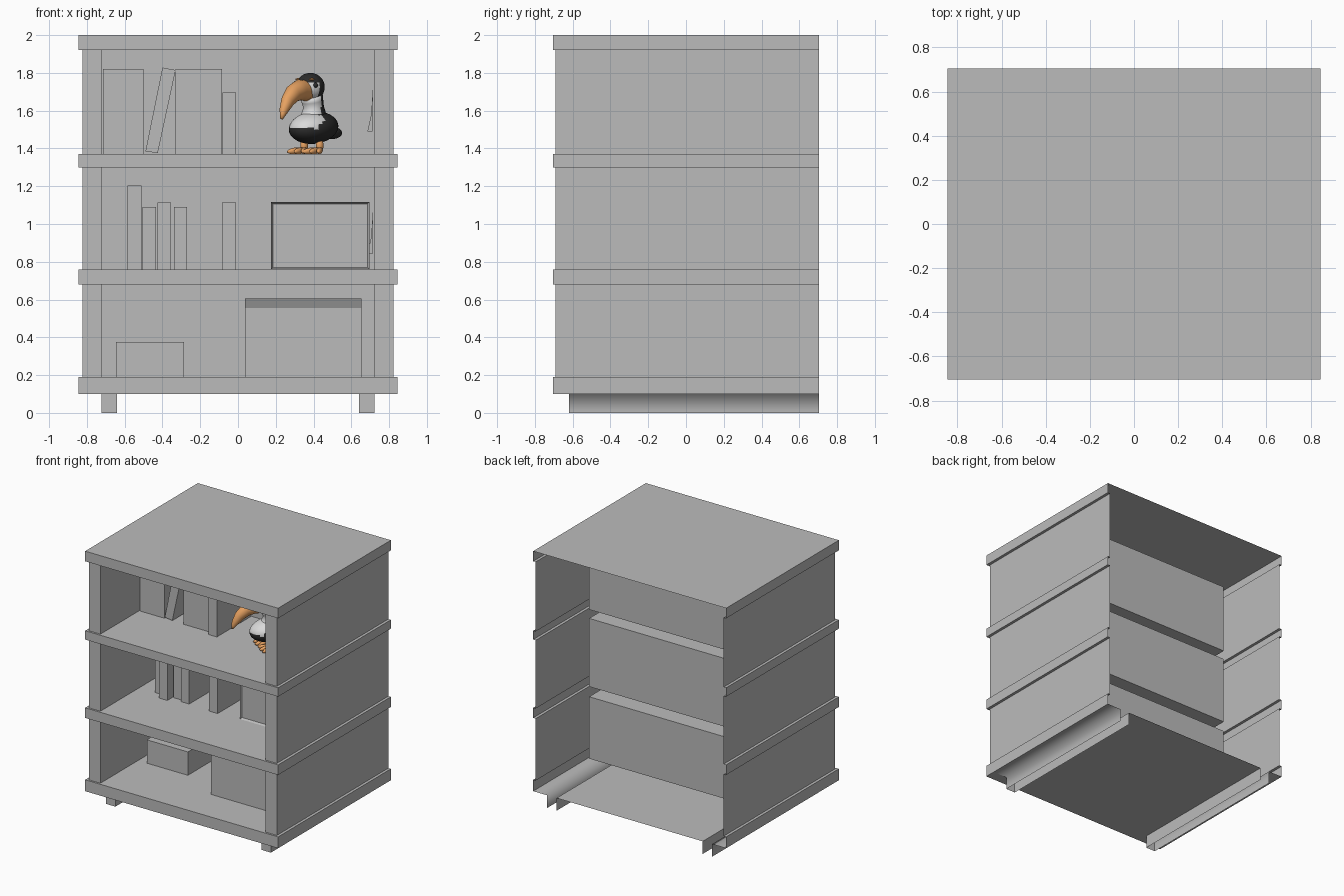
import bpy, bmesh, math
from mathutils import Matrix, Vector

cube = bpy.data.objects.get("Cube")
if cube:
    bpy.data.objects.remove(cube, do_unlink=True)


def material(name, r, g, b):
    m = bpy.data.materials.new(name)
    m.use_nodes = True
    m.diffuse_color = (r, g, b, 1)
    m.node_tree.nodes["Principled BSDF"].inputs["Base Color"].default_value = (r, g, b, 1)
    return m


GREY = material("plain_grey", 0.5, 0.5, 0.5)
BLACK = material("feather_black", 0.025, 0.025, 0.025)
WHITE = material("bib_white", 0.7, 0.7, 0.7)
ORANGE = material("beak_orange", 0.8, 0.36, 0.12)


def finish(name, bm, mats, smooth=False):
    bmesh.ops.remove_doubles(bm, verts=bm.verts, dist=0.0002)
    bmesh.ops.recalc_face_normals(bm, faces=bm.faces)
    for f in bm.faces:
        f.smooth = smooth
    me = bpy.data.meshes.new(name)
    bm.to_mesh(me)
    bm.free()
    ob = bpy.data.objects.new(name, me)
    bpy.context.collection.objects.link(ob)
    for m in mats:
        me.materials.append(m)
    return ob


def rect(bm, axis, c, u0, u1, v0, v1):
    """Axis-aligned rectangle at coordinate c on the given axis."""
    place = {"x": lambda u, v: (c, u, v), "y": lambda u, v: (u, c, v), "z": lambda u, v: (u, v, c)}[axis]
    return bm.faces.new([bm.verts.new(place(u, v)) for u, v in ((u0, v0), (u1, v0), (u1, v1), (u0, v1))])


def prism(name, outline, y0, y1):
    """Solid with an x-z outline, running from y0 to y1."""
    bm = bmesh.new()
    base = bm.faces.new([bm.verts.new((x, y0, z)) for x, z in outline])
    ext = bmesh.ops.extrude_face_region(bm, geom=[base], use_keep_orig=True)
    new = [v for v in ext["geom"] if isinstance(v, bmesh.types.BMVert)]
    bmesh.ops.translate(bm, verts=new, vec=(0, y1 - y0, 0))
    return finish(name, bm, [GREY])


def block(name, x0, x1, z0, z1, front):
    return prism(name, [(x0, z0), (x1, z0), (x1, z1), (x0, z1)], front, PANEL)


# Main dimensions: lips, side walls, inner walls, back panel
LIP, WALL, INNER, PANEL = 0.845, 0.823, 0.722, 0.18
FRONT, POST, BACK = -0.705, -0.69, 0.705
BANDS = [(0.10, 0.19), (0.68, 0.76), (1.30, 1.37), (1.92, 2.0)]
FOOT_IN, FOOT_FRONT = 0.64, -0.62

# Shelf lips, open at the back
for i, (z0, z1) in enumerate(BANDS):
    bm = bmesh.new()
    rect(bm, "y", FRONT, -LIP, LIP, z0, z1)
    ledges = ([z0] if i > 0 else []) + ([z1] if i < 3 else [])
    for s in (-1, 1):
        rect(bm, "x", s * LIP, FRONT, BACK, z0, z1)
        for z in ledges:
            rect(bm, "z", z, s * WALL, s * LIP, FRONT, BACK)
            rect(bm, "z", z, s * INNER, s * WALL, FRONT, POST)
    if i == 3:
        rect(bm, "z", z1, -LIP, LIP, FRONT, BACK)
    finish("top_board" if i == 3 else "shelf_lip", bm, [GREY])

# Compartments: posts, outer and inner walls, floor, ceiling and back panel
for (_, z0), (z1, _) in zip(BANDS, BANDS[1:]):
    bm = bmesh.new()
    for s in (-1, 1):
        rect(bm, "y", POST, s * INNER, s * WALL, z0, z1)
        rect(bm, "x", s * WALL, POST, BACK, z0, z1)
        rect(bm, "x", s * INNER, POST, PANEL, z0, z1)
    for z in (z0, z1):
        rect(bm, "z", z, -INNER, INNER, FRONT, PANEL)
    rect(bm, "y", PANEL, -INNER, INNER, z0, z1)
    finish("compartment", bm, [GREY])

# Underside and hollow runner feet
bm = bmesh.new()
rect(bm, "z", 0.1, -FOOT_IN, FOOT_IN, FRONT, BACK)
for s in (-1, 1):
    rect(bm, "z", 0.1, s * FOOT_IN, s * INNER, FRONT, FOOT_FRONT)
    rect(bm, "x", s * FOOT_IN, FOOT_FRONT, BACK, 0, 0.1)
    rect(bm, "y", FOOT_FRONT, s * FOOT_IN, s * INNER, 0, 0.1)
finish("underside", bm, [GREY])
for s in (-1, 1):
    bm = bmesh.new()
    rect(bm, "z", 0.1, s * INNER, s * LIP, FOOT_FRONT, BACK)
    rect(bm, "x", s * INNER, FOOT_FRONT, BACK, 0, 0.1)
    finish("runner_side", bm, [GREY], smooth=True)
    bm = bmesh.new()
    rect(bm, "z", 0.1, s * INNER, s * LIP, FRONT, FOOT_FRONT)
    finish("underside_corner", bm, [GREY])

# Books: left, right, top, front
for x0, x1, z1, y in [(-.715, -.5, 1.82, -.205), (-.33, -.085, 1.82, -.21), (-.083, -.01, 1.695, -.25)]:
    block("upper_book", x0, x1, 1.37, z1, y)
prism("leaning_book", [(-.49, 1.385), (-.425, 1.375), (-.33, 1.815), (-.4, 1.828)], -.215, PANEL)
for x0, x1, z1, y in [(-.585, -.512, 1.205, -.205), (-.505, -.433, 1.09, -.265), (-.425, -.355, 1.115, -.2),
                      (-.34, -.27, 1.09, -.225), (-.085, -.01, 1.115, -.24)]:
    block("middle_book", x0, x1, 0.76, z1, y)

# Framed box with a sunken front
bm = bmesh.new()
bmesh.ops.create_cube(bm, size=1)
bmesh.ops.transform(bm, verts=bm.verts, matrix=Matrix.Translation((.435, -.023, .938)) @ Matrix.Diagonal((.52, .406, .355, 1)))
bm.normal_update()
face = [f for f in bm.faces if f.normal.y < -0.9]
bmesh.ops.inset_region(bm, faces=face, thickness=0.013)
bmesh.ops.translate(bm, verts=face[0].verts, vec=(0, 0.015, 0))
finish("framed_box", bm, [GREY])

# Lower boxes; the large one has an overhanging rim
block("small_box", -.645, -.285, 0.19, 0.375, -.22)
block("large_box", .037, .653, 0.19, 0.555, -.39)
rim = block("large_box_rim", .037, .653, 0.555, 0.605, -.39)
for v in rim.data.vertices:
    if v.co.y < 0 and v.co.z > 0.6:
        v.co.y -= 0.025

# Thin wedges standing against the side wall
for z in (1.49, 0.84):
    prism("wall_wedge", [(.685, z), (.712, z), (.714, z + .23), (.705, z + .09)], -.1, .0)

# Bird, modelled facing -y, then turned and set on the shelf
STAND = Matrix.Translation((0.40, -0.16, 0)) @ Matrix.Rotation(math.radians(-35), 4, "Z")


def blob(name, mats, centre, size, tilt=0, turn=0, rule=None):
    bm = bmesh.new()
    bmesh.ops.create_uvsphere(bm, u_segments=32, v_segments=20, radius=1)
    place = (Matrix.Translation(centre) @ Matrix.Rotation(turn, 4, "Z")
             @ Matrix.Rotation(tilt, 4, "X") @ Matrix.Diagonal((*size, 1)))
    bmesh.ops.transform(bm, verts=bm.verts, matrix=place)
    return bird_part(name, bm, mats, rule)


def bird_part(name, bm, mats, rule):
    bm.normal_update()
    for f in bm.faces:
        f.material_index = int(bool(rule and rule(f.calc_center_median())))
    bmesh.ops.transform(bm, verts=bm.verts, matrix=STAND)
    return finish(name, bm, mats, smooth=True)


def loft(name, mats, stations, rule=None, sides=28):
    """Round tube through (y, z, half width, half depth) stations, smoothed by subdivision."""
    bm = bmesh.new()
    rings = []
    for i, (y, z, w, d) in enumerate(stations):
        a, b = stations[max(i - 1, 0)], stations[min(i + 1, len(stations) - 1)]
        t = Vector((0, b[0] - a[0], b[1] - a[1])).normalized()
        side = Vector((0, -t.z, t.y))
        ring = []
        for k in range(sides):
            q = 2 * math.pi * k / sides
            p = Vector((0, y, z)) + Vector((w * math.cos(q), 0, 0)) + side * d * math.sin(q)
            ring.append(bm.verts.new(p))
        rings.append(ring)
    for r0, r1 in zip(rings, rings[1:]):
        for k in range(sides):
            bm.faces.new((r0[k], r0[k - 1], r1[k - 1], r1[k]))
    bm.faces.new(rings[0])
    bm.faces.new(rings[-1])
    bmesh.ops.subdivide_edges(bm, edges=[e for e in bm.edges if len({v.co.z for v in e.verts}) > 1], cuts=1, smooth=0.3)
    return bird_part(name, bm, mats, rule)


blob("bird_body", [BLACK, WHITE], (0, 0, 1.51), (.115, .16, .085), 0.1, 0,
     lambda c: c.z > 1.505 and c.y < -0.035 and abs(c.x) < 0.095)
blob("bird_tail", [BLACK], (0, .15, 1.485), (.06, .075, .035), -0.1)
loft("bird_neck", [BLACK, WHITE], [(0, 1.50, .085, .1), (0, 1.56, .07, .08), (0, 1.62, .054, .056), (-.02, 1.68, .06, .062)],
     lambda c: c.y < -0.012)
blob("bird_head", [BLACK, WHITE], (-.0, -.03, 1.725), (.074, .082, .075), 0, 0,
     lambda c: c.y < -0.04 and c.z < 1.75)
loft("bird_beak", [ORANGE], [(-.06, 1.705, .05, .055), (-.13, 1.71, .049, .055), (-.19, 1.69, .043, .048),
                             (-.24, 1.65, .034, .038), (-.275, 1.6, .023, .025), (-.295, 1.557, .007, .008)])
for s in (-1, 1):
    blob("bird_eye", [BLACK], (s * .062, -.07, 1.735), (.012, .012, .014))
    blob("bird_brow", [ORANGE], (s * .045, -.078, 1.766), (.016, .014, .006))
    blob("bird_leg", [ORANGE], (s * .05, -.015, 1.415), (.02, .022, .035))
    for spread in (-0.5, 0, 0.5):
        blob("bird_toe", [ORANGE], (s * .05 + spread * .055, -.055, 1.388), (.016, .05, .017), 0.12, spread)
